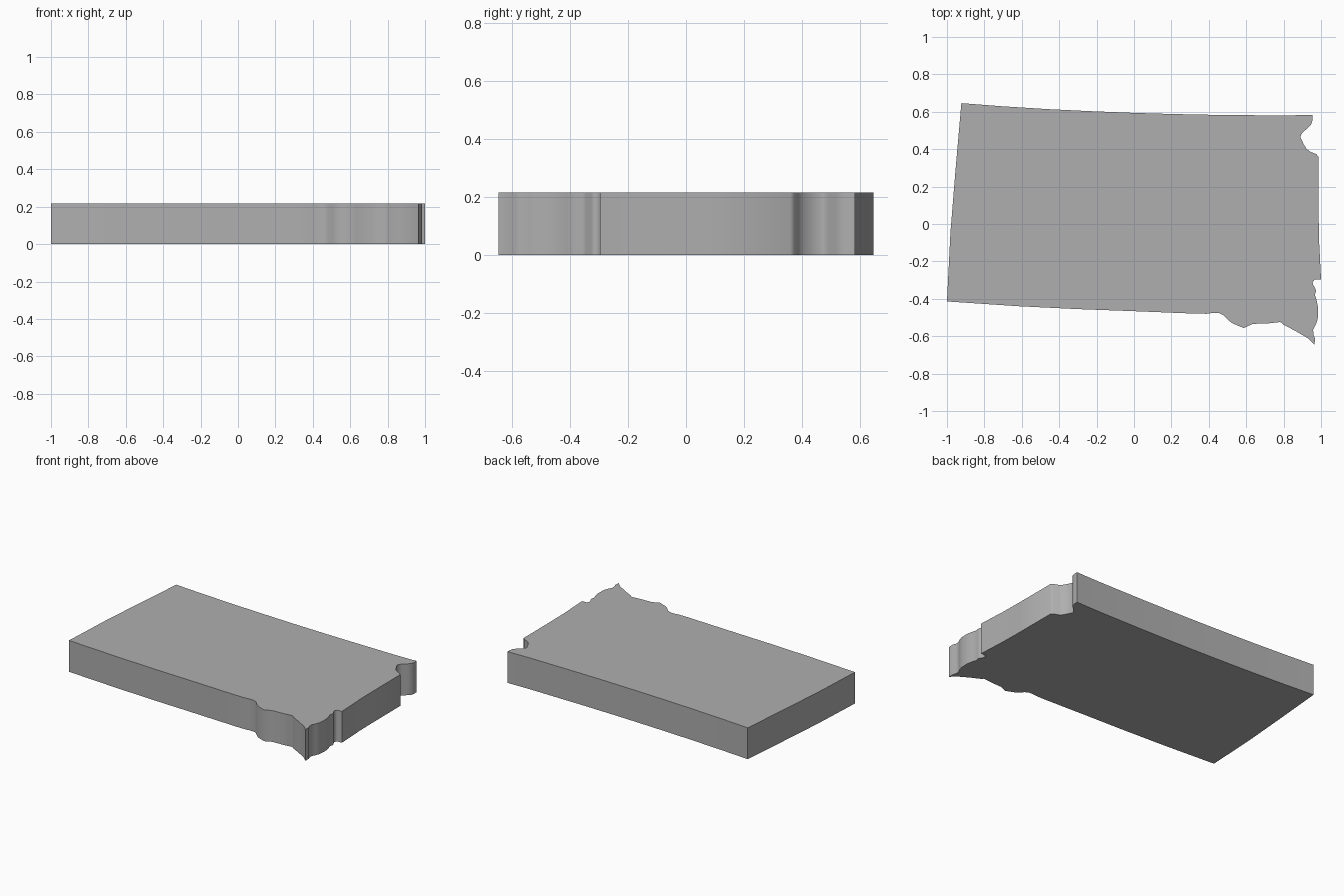
import bpy, bmesh

HEIGHT = 0.216

# Outline seen from above, clockwise from the top left corner
outline = [
    # top edge, gently bowed
    (-0.923, 0.646), (-0.7, 0.629), (-0.46, 0.614), (-0.23, 0.603), (0, 0.594),
    (0.2, 0.588), (0.4, 0.584), (0.78, 0.58), (0.953, 0.583),
    # notch at the upper right
    (0.954, 0.555), (0.948, 0.534), (0.933, 0.516), (0.908, 0.495), (0.893, 0.478),
    (0.89, 0.463), (0.907, 0.427), (0.922, 0.403), (0.939, 0.388), (0.974, 0.374), (0.986, 0.36),
    # right side
    (0.987, 0.06), (0.989, -0.08), (1.0, -0.296),
    (0.967, -0.296), (0.955, -0.312), (0.959, -0.328), (0.97, -0.345), (0.973, -0.36),
    (0.967, -0.378), (0.977, -0.41), (0.985, -0.45), (0.982, -0.51), (0.971, -0.54),
    (0.958, -0.565), (0.959, -0.59), (0.967, -0.61), (0.966, -0.646),
    # ragged lower right edge
    (0.93, -0.611), (0.86, -0.57), (0.8, -0.539), (0.783, -0.524), (0.72, -0.531), (0.635, -0.534),
    (0.587, -0.556), (0.53, -0.533), (0.508, -0.518), (0.48, -0.489), (0.457, -0.477), (0.425, -0.475),
    (0.39, -0.48),
    # bottom edge and left side
    (0.32, -0.479), (0, -0.466), (-0.3, -0.455), (-0.61, -0.44), (-1.0, -0.414),
    (-0.981, -0.04), (-0.955, 0.28),
]

# Extruded slab
bm = bmesh.new()
base = bm.faces.new([bm.verts.new((x, y, 0)) for x, y in outline])
extruded = bmesh.ops.extrude_face_region(bm, geom=[base], use_keep_orig=True)
top = [g for g in extruded["geom"] if isinstance(g, bmesh.types.BMVert)]
bmesh.ops.translate(bm, verts=top, vec=(0, 0, HEIGHT))
bmesh.ops.recalc_face_normals(bm, faces=bm.faces)
mesh = bpy.data.meshes.new("map_slab")
bm.to_mesh(mesh)
bm.free()
slab = bpy.data.objects.new("map_slab", mesh)
bpy.context.collection.objects.link(slab)

# Mid grey surface
grey = bpy.data.materials.new("mid_grey")
grey.diffuse_color = (0.43, 0.43, 0.43, 1)
mesh.materials.append(grey)

# Smooth walls with crisp rims and corners
bpy.context.view_layer.objects.active = slab
slab.select_set(True)
bpy.ops.object.shade_smooth_by_angle(angle=1.0)
